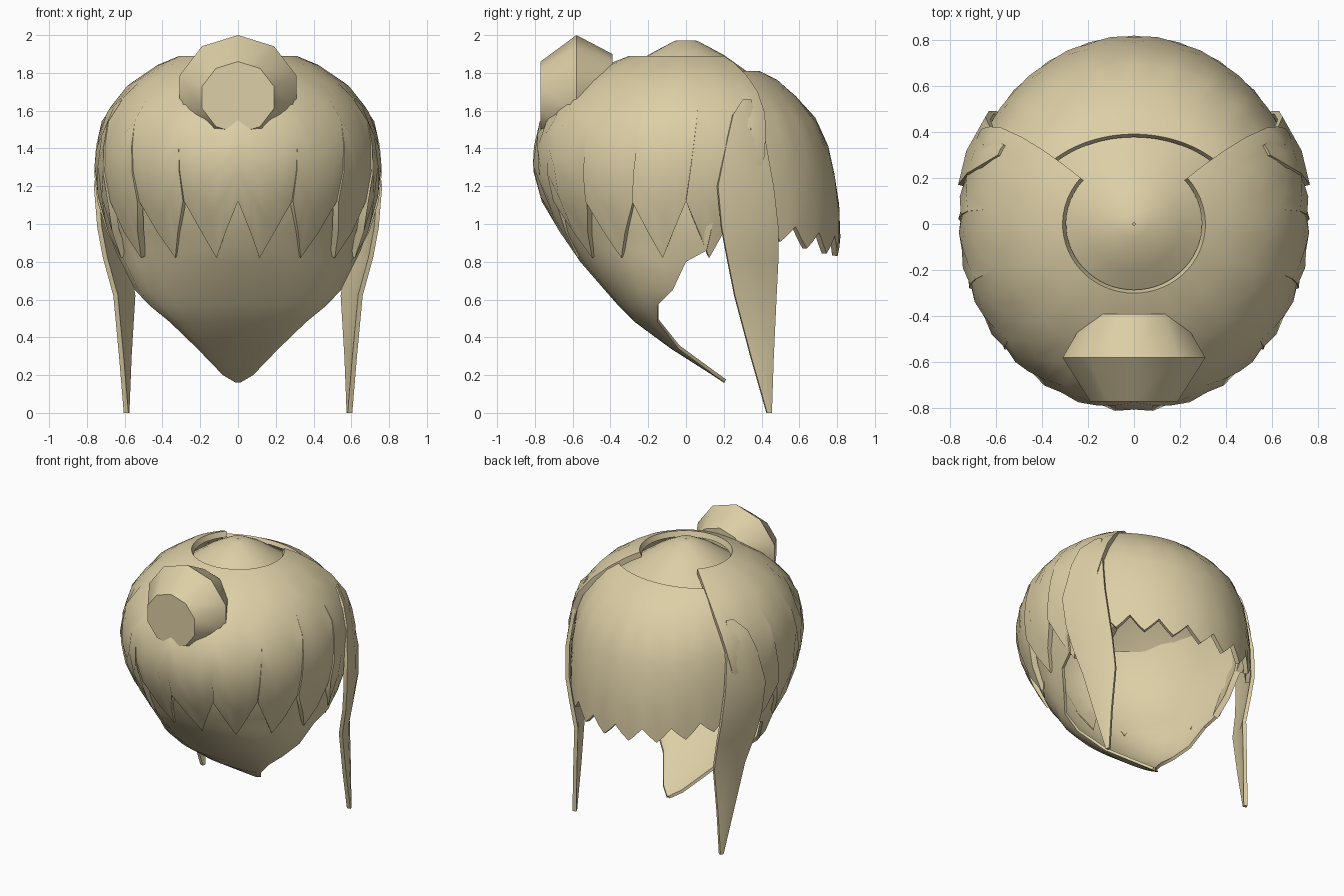
import bpy, bmesh
from math import sin, cos, radians, sqrt, pi
from mathutils import Vector

if "Cube" in bpy.data.objects:
    bpy.data.objects.remove(bpy.data.objects["Cube"])

CENTRE = Vector((0, 0, 1.25))
hair = bpy.data.materials.new("hair")
hair.diffuse_color = (.72, .62, .38, 1)
hair.use_nodes = True
hair.node_tree.nodes["Principled BSDF"].inputs["Base Color"].default_value = hair.diffuse_color


def make_sheets(name, sheets, thick=0.0, closed=False, caps=False, angle=35):
    """Each sheet is a list of rows of points; all are joined in one object."""
    bm = bmesh.new()
    for rows in sheets:
        vs = [[bm.verts.new(p) for p in r] for r in rows]
        n = len(vs[0])
        faces = []
        for a, b in zip(vs, vs[1:]):
            for i in range(n if closed else n - 1):
                j = (i + 1) % n
                faces.append(bm.faces.new((a[i], a[j], b[j], b[i])))
        if caps:
            faces += [bm.faces.new(vs[0][::-1]), bm.faces.new(vs[-1])]
        bm.normal_update()
        # make the sheet face away from the head
        if caps:
            bmesh.ops.recalc_face_normals(bm, faces=faces)
        elif sum(f.normal.dot(f.calc_center_median() - CENTRE) * f.calc_area() for f in faces) < 0:
            bmesh.ops.reverse_faces(bm, faces=faces)
    bmesh.ops.remove_doubles(bm, verts=bm.verts, dist=.0005)
    me = bpy.data.meshes.new(name)
    bm.to_mesh(me)
    bm.free()
    me.materials.append(hair)
    ob = bpy.data.objects.new(name, me)
    bpy.context.collection.objects.link(ob)
    bpy.ops.object.select_all(action='DESELECT')
    ob.select_set(True)
    bpy.context.view_layer.objects.active = ob
    if thick:
        m = ob.modifiers.new("thickness", 'SOLIDIFY')
        m.thickness, m.offset = thick, -1
        bpy.ops.object.modifier_apply(modifier=m.name)
    bpy.ops.object.shade_smooth_by_angle(angle=radians(angle))
    return ob


def radius(table, z, th):
    """Elliptical radius at height z; table rows are (z, depth radius, side radius)."""
    for (z0, a0, b0), (z1, a1, b1) in zip(table, table[1:]):
        if z >= z1 or z1 == table[-1][0]:
            t = min(1, max(0, (z0 - z) / (z0 - z1)))
            a, b = a0 + (a1 - a0) * t, b0 + (b1 - b0) * t
            return 1 / sqrt((cos(th) / a) ** 2 + (sin(th) / b) ** 2)


def strand(table, a0, a1, top, bottom, ydir, lift=0.0, spread=0.0, split=.3, cols=4):
    """A panel of hair between two angles; bottom(u) gives its toothed lower edge.
    Below the split level, one side tucks in by the lift so the strands part."""
    rows = []
    for t in [0, .05, .15, .28, .45, .62, .8, 1]:
        row = []
        for i in range(cols + 1):
            u = i / cols
            z = top + (bottom(u) - top) * t
            th = radians(a0 + (a1 - a0) * u) * (1 + spread * (1 - t))
            r = radius(table, z, th) - lift * u * max(0, t - split) / (1 - split)
            row.append((r * sin(th), ydir * r * cos(th), z))
        rows.append(row)
    return rows


def tooth(left, tip, right):
    def edge(u):
        k = max(0, abs(2 * u - 1) - .08) / .92
        return tip + ((left if u < .5 else right) - tip) * k
    return edge


def flip(rows):
    return [[(-x, y, z) for x, y, z in r] for r in rows]


# crown under the layers
crown = [(.005, 1.972), (.06, 1.97), (.2, 1.895), (.32, 1.81), (.5, 1.69), (.65, 1.53)]
make_sheets("crown", [[[(r * sin(2 * pi * i / 24), r * cos(2 * pi * i / 24), z)
                        for i in range(24)] for r, z in crown]], .02, closed=True)

# pointed lower layer: z, middle y, edge x, edge y
nape = [(1.55, -.71, .66, .2), (1.34, -.775, .715, .2), (1.14, -.745, .71, .17),
        (.95, -.655, .68, .13), (.86, -.6, .65, .11), (.8, -.56, .62, .0),
        (.65, -.43, .545, -.07), (.57, -.36, .47, -.15), (.48, -.27, .36, -.15),
        (.34, -.08, .215, -.04), (.2, .14, .08, .15), (.16, .2, .012, .205)]
make_sheets("nape_layer", [[[(xe * sin(radians(a)), ye + (ym - ye) * cos(radians(a)), z)
                             for a in range(-90, 91, 15)] for z, ym, xe, ye in nape]], .02)

# outer layer of toothed strands, parted at different heights
outer = [(1.89, .30, .31), (1.84, .43, .43), (1.73, .60, .59), (1.56, .77, .72),
         (1.34, .822, .768), (1.14, .775, .75), (.95, .67, .70), (.82, .59, .64)]
sheets = []
for k in range(5):
    s = strand(outer, 22.5 * k, 22.5 * (k + 1), 1.89, tooth(1.12, .82, 1.12), -1, .014, .09,
               split=(.62, .45, .28, .28, .45)[k])
    sheets += [s, flip(s)]
side = strand(outer, 112.5, 120, 1.89, lambda u: 1.12 + .1 * u, -1, 0, .09)
make_sheets("outer_layer", sheets + [side, flip(side)], .04)

# fringe over the open side
fringe = [(1.81, .39, .50), (1.76, .49, .56), (1.6, .665, .66), (1.45, .745, .71),
          (1.2, .80, .74), (1.0, .822, .74), (.82, .81, .72)]
sheets = []
for k in range(4):
    low = lambda q: .83 + .1 * (q / 4) ** 2
    s = strand(fringe, 14 * k, 14 * (k + 1), 1.81,
               tooth(low(k) + .1, low(k + .5), low(k + 1) + .1), 1)
    sheets += [s, flip(s)]
make_sheets("fringe", sheets, .03)

# long side locks: z, rear y, front y, rear x, front x
lock = [(1.66, .3, .345, .59, .565), (1.58, .25, .37, .675, .6), (1.45, .22, .42, .725, .625),
        (1.2, .17, .465, .763, .645), (.98, .19, .49, .745, .63), (.82, .22, .49, .715, .60),
        (.62, .26, .48, .66, .565), (.3, .345, .465, .63, .585), (0, .43, .455, .605, .597)]
rows = [[(xr, yr, z), ((xr + xf) / 2 + .08 * (yf - yr), (yr + yf) / 2, z), (xf, yf, z)]
        for z, yr, yf, xr, xf in lock]
make_sheets("side_lock_right", [rows], .025)
make_sheets("side_lock_left", [flip(rows)], .025)

# bun
bun = [(-.77, .19, 1.67), (-.58, .31, 1.69), (-.39, .20, 1.70)]
make_sheets("bun", [[[(1.05 * r * sin(2 * pi * i / 10), y, zc + r * cos(2 * pi * i / 10))
                      for i in range(10)] for y, r, zc in bun]], closed=True, caps=True, angle=38)
